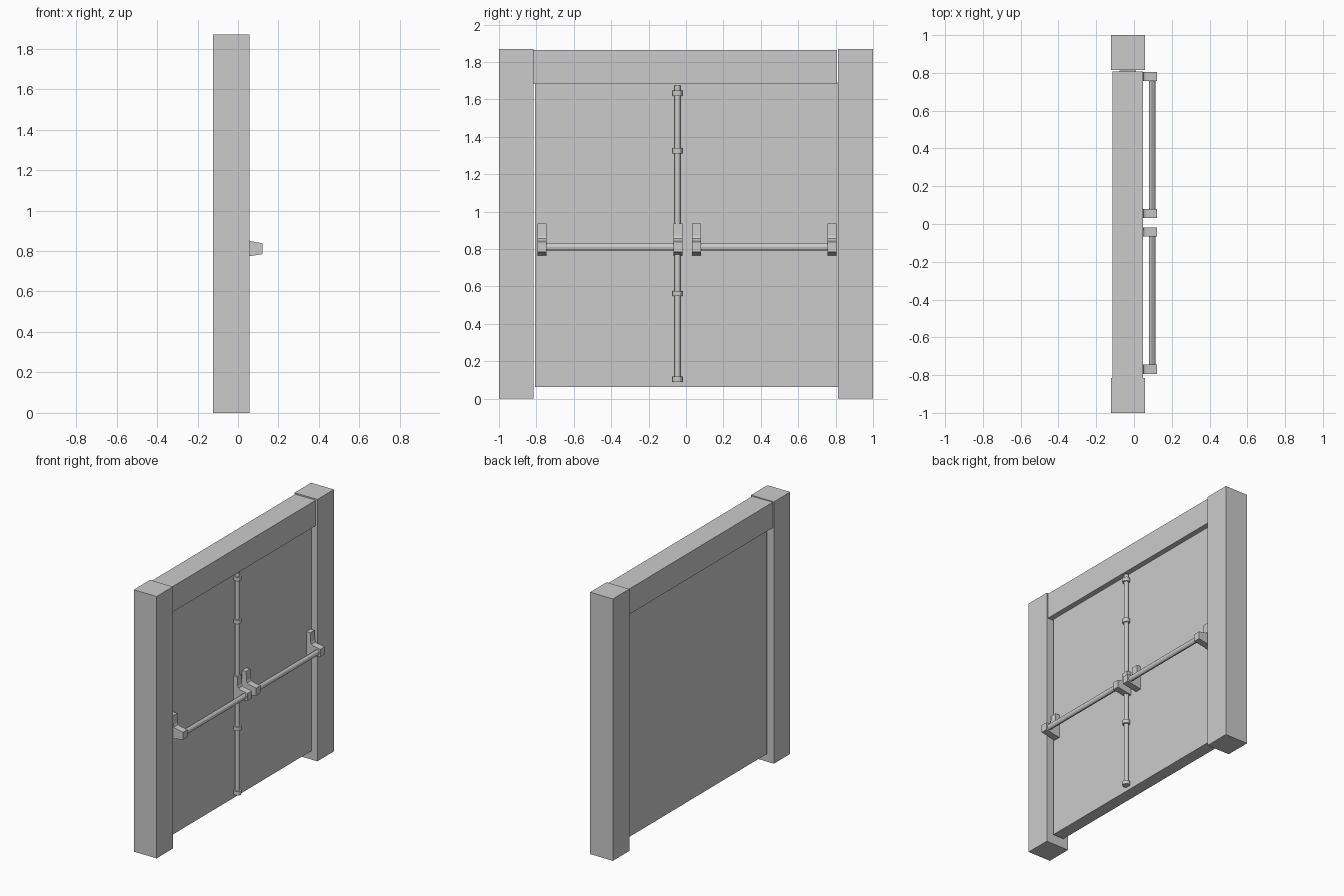
import bpy, bmesh, math
from mathutils import Matrix, Vector

if "Cube" in bpy.data.objects:
    bpy.data.objects.remove(bpy.data.objects["Cube"])


def make_object(name, bm):
    bmesh.ops.recalc_face_normals(bm, faces=bm.faces)
    mesh = bpy.data.meshes.new(name)
    bm.to_mesh(mesh)
    bm.free()
    ob = bpy.data.objects.new(name, mesh)
    bpy.context.collection.objects.link(ob)
    return ob


def box(name, x0, x1, y0, y1, z0, z1):
    bm = bmesh.new()
    bmesh.ops.create_cube(bm, size=1)
    for v in bm.verts:
        v.co = Vector((x0 + (v.co.x + .5) * (x1 - x0),
                       y0 + (v.co.y + .5) * (y1 - y0),
                       z0 + (v.co.z + .5) * (z1 - z0)))
    return make_object(name, bm)


def rod(name, center, length, rx, ry, axis='Z', sides=12):
    """Capped cylinder; rx is the x radius, ry the other cross radius."""
    bm = bmesh.new()
    bmesh.ops.create_cone(bm, cap_ends=True, segments=sides,
                          radius1=1, radius2=1, depth=length)
    m = Matrix.Diagonal((rx, ry, 1, 1))
    if axis == 'Y':
        m = Matrix.Rotation(math.radians(90), 4, 'X') @ m
    bm.transform(Matrix.Translation(center) @ m)
    return make_object(name, bm)


def extrude_y(name, profile, y0, y1):
    bm = bmesh.new()
    face = bm.faces.new([bm.verts.new((x, y0, z)) for x, z in profile])
    new = bmesh.ops.extrude_face_region(bm, geom=[face])['geom']
    bmesh.ops.translate(bm, vec=(0, y1 - y0, 0),
                        verts=[g for g in new if isinstance(g, bmesh.types.BMVert)])
    return make_object(name, bm)


# Frame posts, header and door panel
for side, y0, y1 in (("left", -1, -.816), ("right", .814, 1)):
    box(f"post_{side}", -.123, .057, y0, y1, 0, 1.87)
box("header", -.114, .048, -.818, .808, 1.682, 1.864)
DOOR = .01
box("door_panel", -.076, DOOR, -.806, .813, .062, 1.69)

# Push bar brackets: upright plate with a projecting foot
bracket = [(DOOR, .766), (.121, .785), (.121, .838), (.062, .849),
           (.05, .856), (.044, .87), (.042, .936), (DOOR, .936)]
for i, y in enumerate((-.769, -.043, .056, .780)):
    extrude_y(f"bracket_{i + 1}", bracket, y - .024, y + .024)

# Horizontal push bars
for side, y0, y1 in (("left", -.75, -.06), ("right", .07, .765)):
    rod(f"push_bar_{side}", (.096, (y0 + y1) / 2, .811), y1 - y0, .017, .02, 'Y')

# Vertical locking rod with guide collars
ROD_X, ROD_Y = .028, -.046
rod("locking_rod", (ROD_X, ROD_Y, .881), 1.586, .016, .016)
for i, z in enumerate((.103, .562, 1.325, 1.632)):
    rod(f"rod_collar_{i + 1}", (ROD_X, ROD_Y, z), .028, .026, .026)
